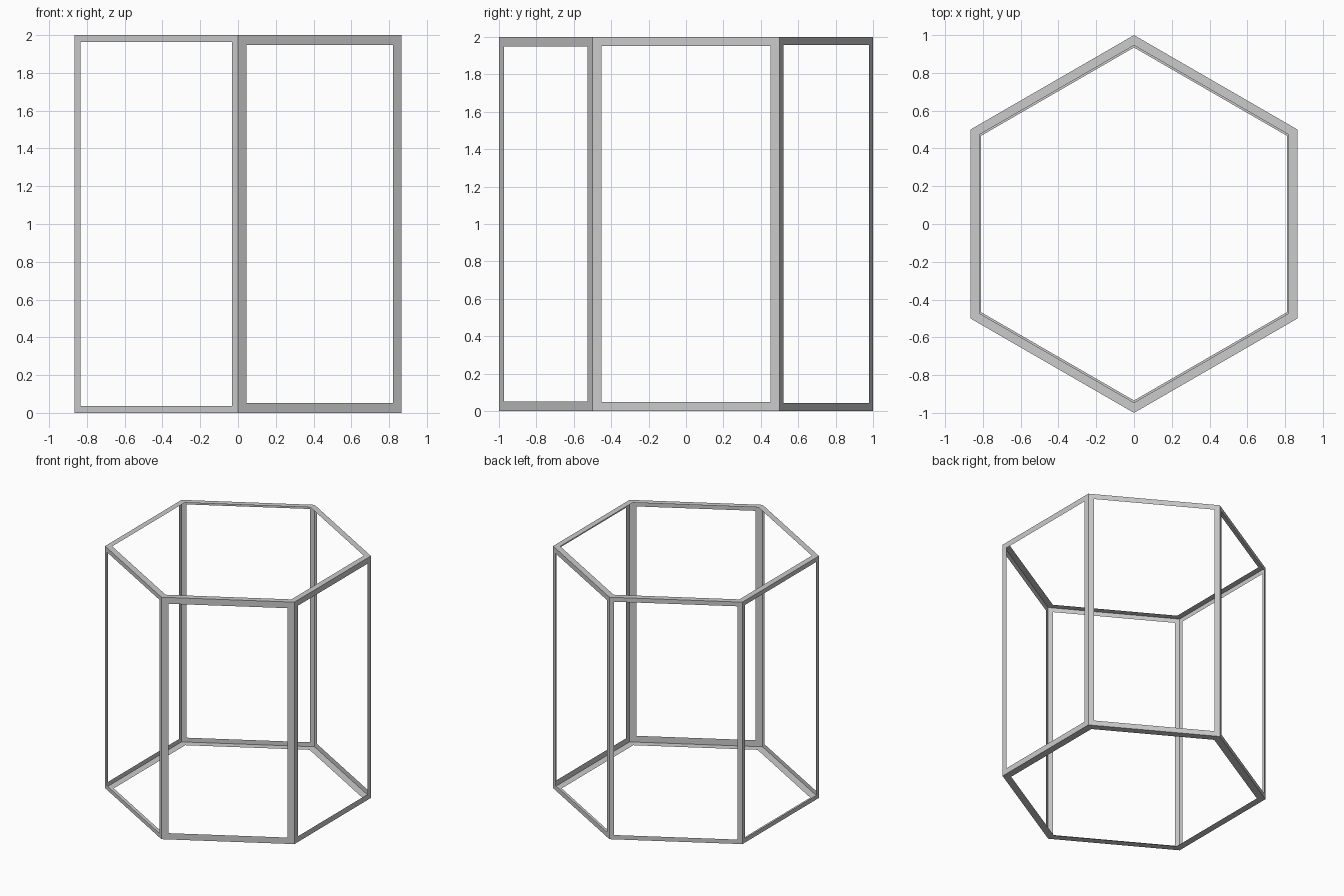
import bpy, bmesh
from math import cos, sin, pi

if "Cube" in bpy.data.objects:
    bpy.data.objects.remove(bpy.data.objects["Cube"])

HEIGHT = 2.0
# Border width of each side panel, counter-clockwise from the front right panel
SIDE_BORDERS = [0.052, 0.047, 0.042, 0.036, 0.036, 0.036]
TOP_BORDER, BOTTOM_BORDER = 0.047, 0.057

bm = bmesh.new()

# Hexagonal prism with corners at the front and back
def ring(z):
    return [bm.verts.new((cos(-pi / 2 + i * pi / 3), sin(-pi / 2 + i * pi / 3), z))
            for i in range(6)]

low, high = ring(0), ring(HEIGHT)
panels = []
for i, border in enumerate(SIDE_BORDERS):
    j = (i + 1) % 6
    panels.append((bm.faces.new((low[i], low[j], high[j], high[i])), border))
panels.append((bm.faces.new(high), TOP_BORDER))
panels.append((bm.faces.new(low[::-1]), BOTTOM_BORDER))
bm.normal_update()

# Open each panel, leaving a flat border
for face, border in panels:
    bmesh.ops.inset_individual(bm, faces=[face], thickness=border, use_even_offset=True)
bmesh.ops.delete(bm, geom=[f for f, _ in panels], context='FACES_ONLY')

mesh = bpy.data.meshes.new("hexagonal_frame")
bm.to_mesh(mesh)
bm.free()
frame = bpy.data.objects.new("hexagonal_frame", mesh)
bpy.context.collection.objects.link(frame)
